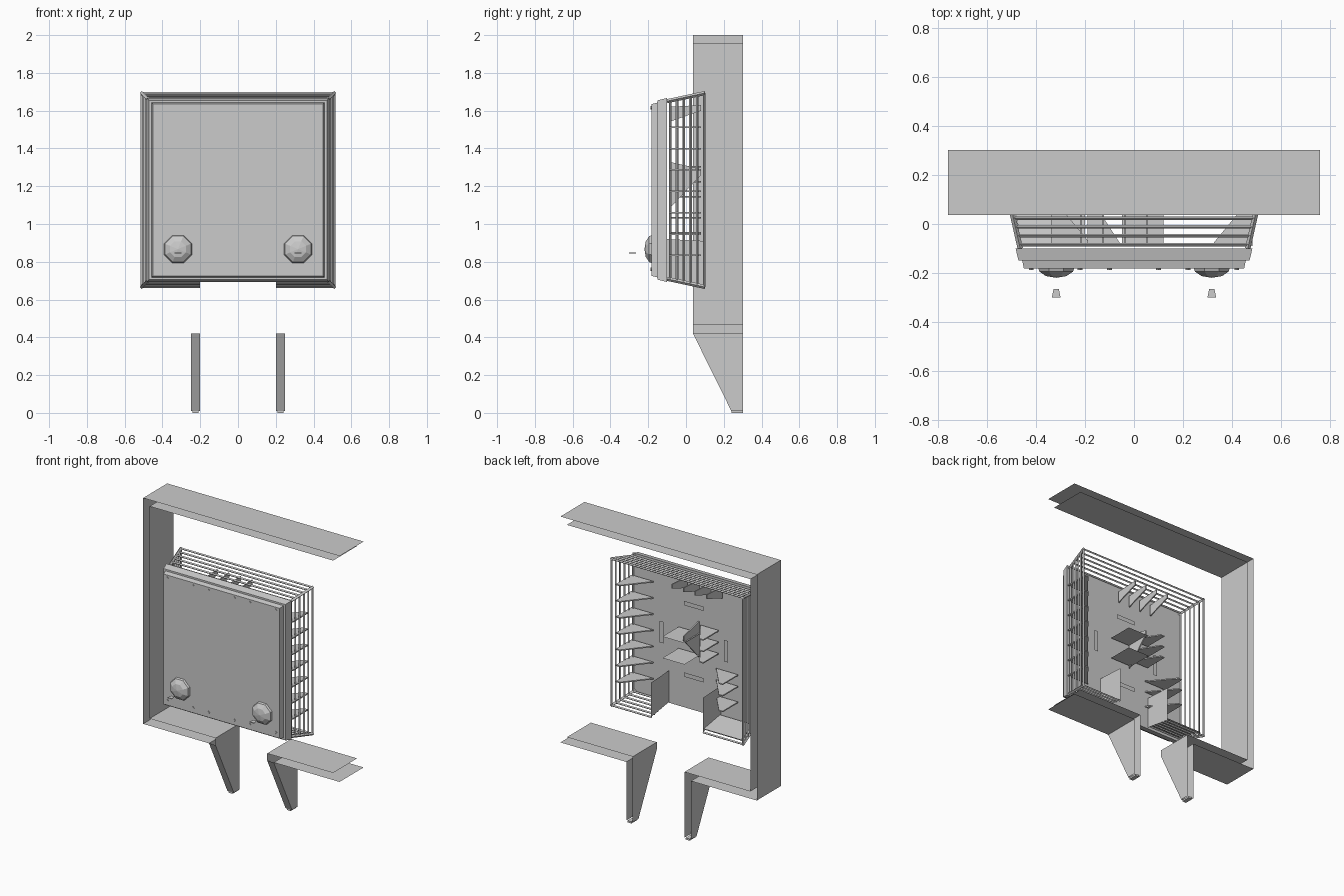
import bpy, bmesh, math
from mathutils import Vector

cube = bpy.data.objects.get("Cube")
if cube:
    bpy.data.objects.remove(cube, do_unlink=True)

MID = 1.18  # height of the housing centre


def finish(name, bm):
    mesh = bpy.data.meshes.new(name)
    bm.to_mesh(mesh)
    bm.free()
    obj = bpy.data.objects.new(name, mesh)
    bpy.context.collection.objects.link(obj)
    return obj


def sheet(bm, points):
    return bm.faces.new([bm.verts.new(p) for p in points])


def strip(bm, path, y0, y1):
    # Thin band following an x-z path
    for (xa, za), (xb, zb) in zip(path, path[1:]):
        sheet(bm, [(xa, y0, za), (xb, y0, zb), (xb, y1, zb), (xa, y1, za)])


def bar(bm, a, b, radius=0.007):
    # Square bar between two points
    a, b = Vector(a), Vector(b)
    d = b - a
    ret = bmesh.ops.create_cone(bm, cap_ends=True, segments=4, radius1=radius,
                                radius2=radius, depth=d.length)
    rot = d.to_track_quat('Z', 'Y').to_matrix()
    for v in ret["verts"]:
        v.co = rot @ v.co + (a + b) / 2


def prism(bm, outline, offset):
    # Solid from a planar outline pushed along an offset
    face = sheet(bm, outline)
    ret = bmesh.ops.extrude_face_region(bm, geom=[face], use_keep_orig=True)
    bmesh.ops.translate(bm, vec=offset,
                        verts=[v for v in ret["geom"] if isinstance(v, bmesh.types.BMVert)])
    bmesh.ops.recalc_face_normals(bm, faces=bm.faces)


def loft(bm, sections):
    # Stacked rectangles (y, half width, half height)
    rings = [[bm.verts.new((sx * w, y, MID + sz * h))
              for sx, sz in ((-1, -1), (1, -1), (1, 1), (-1, 1))] for y, w, h in sections]
    for r, s in zip(rings, rings[1:]):
        for i in range(4):
            j = (i + 1) % 4
            bm.faces.new((r[i], r[j], s[j], s[i]))
    bm.faces.new(rings[0][::-1])
    bm.faces.new(rings[-1])
    bmesh.ops.recalc_face_normals(bm, faces=bm.faces)


# Outer surround: two thin bands, open on the left side
FRONT, BACK = 0.037, 0.303
bm = bmesh.new()
for x, top, low, leg in ((0.76, 2.0, 0.42, 0.25), (0.71, 1.955, 0.47, 0.2)):
    strip(bm, [(x, top), (-x, top), (-x, low), (-leg, low)], FRONT, BACK)
    strip(bm, [(x, low), (leg, low)], FRONT, BACK)
finish("surround", bm)

# Legs with a sloping front
for side, label in ((1, "left"), (-1, "right")):
    bm = bmesh.new()
    for x, top in ((0.25, 0.42), (0.2, 0.47)):
        sheet(bm, [(side * x, FRONT, top), (side * x, BACK, top), (side * x, BACK, 0.01),
                   (side * x, 0.24, 0.01), (side * x, FRONT, 0.42)])
    sheet(bm, [(side * 0.2, FRONT, 0.42), (side * 0.25, FRONT, 0.42),
               (side * 0.25, 0.24, 0.01), (side * 0.2, 0.24, 0.01)])
    prism(bm, [(side * 0.21, 0.24, 0), (side * 0.24, 0.24, 0),
               (side * 0.24, BACK, 0), (side * 0.21, BACK, 0)], (0, 0, 0.012))
    finish(label + "_leg", bm)

# Housing front: raised plate on a tapered rim
bm = bmesh.new()
loft(bm, [(-0.182, 0.45, 0.455), (-0.15, 0.457, 0.463)])
finish("front_plate", bm)
bm = bmesh.new()
loft(bm, [(-0.15, 0.472, 0.475), (-0.1, 0.484, 0.487)])
finish("front_rim", bm)

# Plate bolts
bm = bmesh.new()
for x in (-0.42, -0.22, -0.1, 0.1, 0.22, 0.42):
    for z in (0.76, 1.615):
        bar(bm, (x, -0.18, z), (x, -0.187, z), 0.01)
finish("plate_bolts", bm)


def rim_at(s):
    # Depth, half width and half height of the flared cage
    return -0.1 + 0.2 * s, 0.465 + 0.045 * s, 0.47 + 0.043 * s


# Flared cage: corner posts and rails
bm = bmesh.new()
y0, w0, h0 = rim_at(0)
y1, w1, h1 = rim_at(1)
for sx in (-1, 1):
    for sz in (-1, 1):
        bar(bm, (sx * w0, y0, MID + sz * h0), (sx * w1, y1, MID + sz * h1), 0.011)
for i in range(6):
    y, w, h = rim_at(0.08 + 0.18 * i)
    bar(bm, (-w, y, MID + h), (w, y, MID + h))
    for sx in (-1, 1):
        bar(bm, (sx * w, y, MID - h), (sx * w, y, MID + h))
        bar(bm, (sx * w, y, MID - h), (sx * 0.2, y, MID - h))
finish("cage_rails", bm)

# Floor sheet on the right of the opening
bm = bmesh.new()
sheet(bm, [(-0.2, -0.09, 0.72), (-0.46, -0.09, 0.72), (-0.49, 0.09, 0.69), (-0.2, 0.09, 0.69)])
finish("cage_floor", bm)

# Cable channel walls at the bottom opening
bm = bmesh.new()
for x in (-0.2, 0.2):
    sheet(bm, [(x, -0.1, 0.7), (x, 0.1, 0.67), (x, 0.1, 0.91), (x, -0.1, 0.92)])
sheet(bm, [(-0.2, -0.097, 0.7), (0.2, -0.097, 0.7), (0.2, -0.097, 0.92), (-0.2, -0.097, 0.92)])
finish("channel_walls", bm)


def wedge(bm, x, z, direction, length=0.17):
    # Flat horizontal bracket tapering to the back
    prism(bm, [(x, -0.09, z), (x + direction * length, -0.09, z),
               (x + direction * 0.03, 0.08, z), (x, 0.08, z)], (0, 0, 0.008))


# Brackets along the left side and inside the housing
bm = bmesh.new()
for i in range(7):
    wedge(bm, 0.485, 0.83 + 0.113 * i, -1)
for z in (0.84, 0.95, 1.03):
    wedge(bm, -0.34, z, 1)
for z in (1.14, 1.22, 1.3):
    wedge(bm, -0.19, z, 1, 0.14)
finish("side_brackets", bm)

bm = bmesh.new()
for x in (-0.22, -0.13, -0.04, 0.05):
    prism(bm, [(x, -0.09, 1.54), (x, 0.08, 1.6), (x, 0.08, 1.63), (x, -0.09, 1.62)], (0.008, 0, 0))
for x in (-0.04,):
    prism(bm, [(x, -0.09, 1.08), (x, -0.09, 1.33), (x, 0.08, 1.29), (x, 0.08, 1.26)], (0.008, 0, 0))
finish("upright_brackets", bm)

# Centre shelves
bm = bmesh.new()
for z in (1.1, 1.25):
    sheet(bm, [(-0.05, -0.09, z), (0.12, -0.09, z), (0.12, 0.09, z), (-0.05, 0.09, z)])
finish("centre_shelves", bm)

# Ring of four narrow tabs on the back of the plate
bm = bmesh.new()
for i in range(4):
    a = i * math.pi / 2
    c, s = math.cos(a), math.sin(a)
    sheet(bm, [(c * r - s * t, -0.085, MID + s * r + c * t)
               for r, t in ((0.235, -0.075), (0.265, -0.075), (0.265, 0.075), (0.235, 0.075))])
finish("mount_tabs", bm)

# Faceted knobs with a small flat pointer in front
for side, label in ((1, "left"), (-1, "right")):
    bm = bmesh.new()
    rings = []
    for y, r in ((-0.18, 0.08), (-0.195, 0.074), (-0.213, 0.045)):
        rings.append([bm.verts.new((side * 0.318 + r * math.cos(a), y, 0.867 + r * math.sin(a)))
                      for a in [math.pi * (k / 4 + 1 / 8) for k in range(8)]])
    tip = bm.verts.new((side * 0.318, -0.22, 0.867))
    for k in range(8):
        n = (k + 1) % 8
        for a, b in zip(rings, rings[1:]):
            bm.faces.new((a[k], a[n], b[n], b[k]))
        bm.faces.new((rings[-1][k], rings[-1][n], tip))
    bmesh.ops.recalc_face_normals(bm, faces=bm.faces)
    finish(label + "_knob", bm)

    bm = bmesh.new()
    x = side * 0.318
    prism(bm, [(x - 0.018, -0.301, 0.843), (x + 0.018, -0.301, 0.843),
               (x + 0.011, -0.266, 0.843), (x - 0.011, -0.266, 0.843)], (0, 0, 0.005))
    finish(label + "_knob_pointer", bm)
